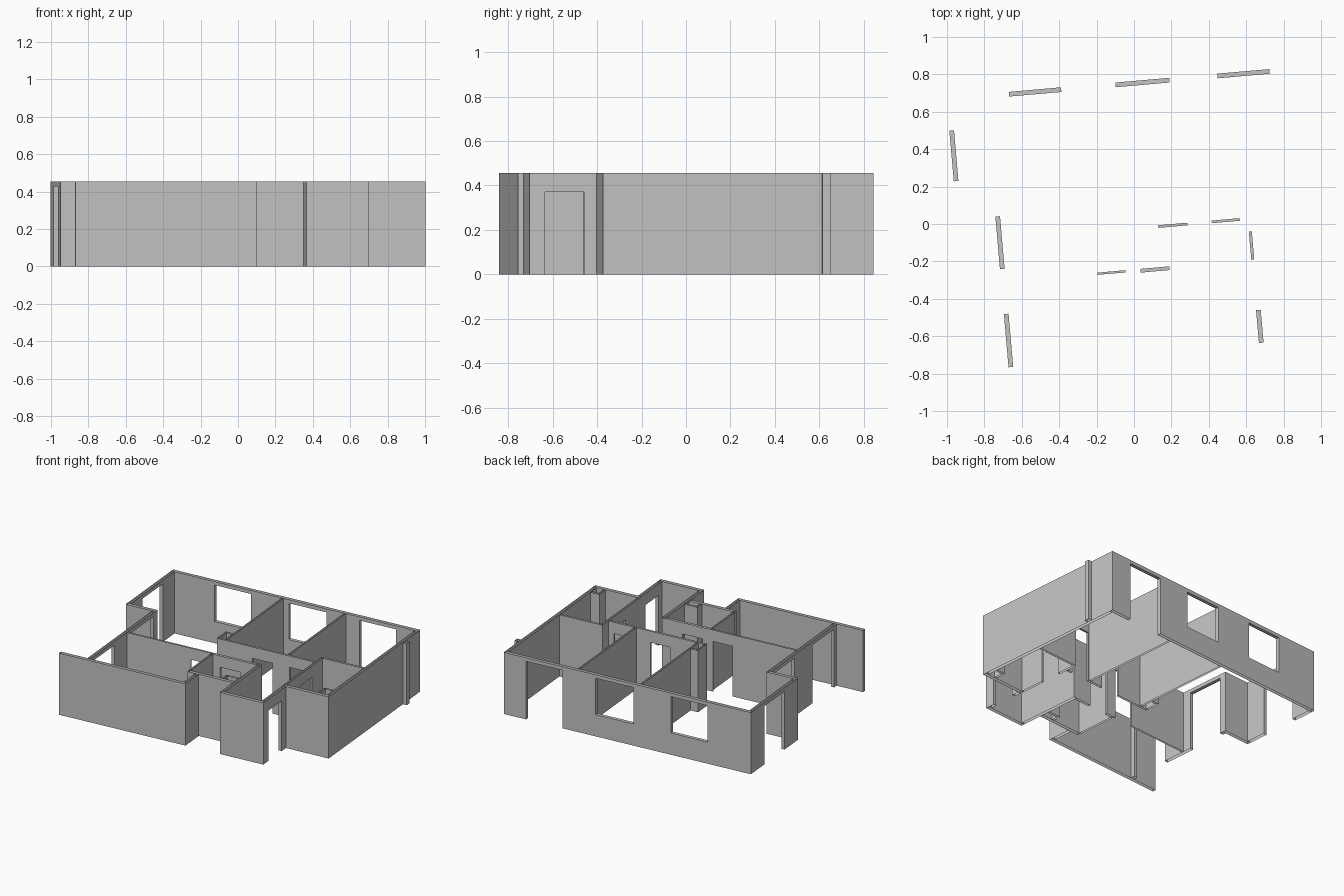
import bpy, bmesh, math
from mathutils import Matrix

cube = bpy.data.objects.get("Cube")
if cube:
    bpy.data.objects.remove(cube)

TOP = 0.455       # wall height
DOOR = 0.37       # interior door head
HEAD = 0.428      # exterior opening head
SILL = 0.16       # window sill
EXT = 0.025       # exterior wall thickness
INT = 0.014       # partition thickness
TURN = Matrix.Rotation(math.radians(5), 4, 'Z')

plaster = bpy.data.materials.new("plain grey plaster")
plaster.use_nodes = True
grey = (0.55, 0.55, 0.55, 1)
plaster.diffuse_color = grey
plaster.node_tree.nodes["Principled BSDF"].inputs["Base Color"].default_value = grey


def wall(name, axis, low, thick, start, end, holes=(), caps=(True, True)):
    """Open-topped hollow wall along one axis; holes are (start, end, sill, head)."""
    bm = bmesh.new()
    high = low + thick

    def quad(*corners):
        pts = [(u, v, z) if axis == 'x' else (v, u, z) for u, v, z in corners]
        bm.faces.new([bm.verts.new(p) for p in pts])

    def sides(a, b, z0, z1):
        for v in (low, high):
            quad((a, v, z0), (b, v, z0), (b, v, z1), (a, v, z1))

    def jamb(u, z0, z1):
        quad((u, low, z0), (u, high, z0), (u, high, z1), (u, low, z1))

    def level(a, b, z):
        quad((a, low, z), (b, low, z), (b, high, z), (a, high, z))

    at = start
    for a, b, sill, head in holes:
        sides(at, a, 0, TOP)
        sides(a, b, head, TOP)
        level(a, b, head)
        if sill > 0:
            sides(a, b, 0, sill)
            level(a, b, sill)
        jamb(a, sill, head)
        jamb(b, sill, head)
        at = b
    sides(at, end, 0, TOP)
    for u, wanted in zip((start, end), caps):
        if wanted:
            jamb(u, 0, TOP)
    bmesh.ops.remove_doubles(bm, verts=bm.verts, dist=1e-5)
    bmesh.ops.recalc_face_normals(bm, faces=bm.faces)
    bm.transform(TURN)
    mesh = bpy.data.meshes.new(name)
    bm.to_mesh(mesh)
    bm.free()
    mesh.materials.append(plaster)
    bpy.context.collection.objects.link(bpy.data.objects.new(name, mesh))


NONE = (False, False)
BACK, FRONT = 0.737, -0.762     # low sides of the long outer walls
WEST, EAST = -0.94, 0.965       # outer limits

# Exterior walls
wall("back_wall", 'x', BACK, EXT, WEST, EAST,
     [(-0.605, -0.325, SILL, HEAD), (-0.034, 0.256, SILL, HEAD), (0.513, 0.793, 0, HEAD)])
wall("west_wall", 'y', WEST, EXT, 0.155, BACK, [(0.311, 0.583, 0, HEAD)], NONE)
wall("west_step_wall", 'x', 0.13, EXT, WEST, -0.71)
wall("terrace_wall", 'y', -0.735, EXT, FRONT + EXT, 0.13,
     [(-0.705, -0.419, 0, HEAD), (-0.178, 0.104, 0, HEAD)], NONE)
wall("front_wall", 'x', FRONT, EXT, WEST, 0.035)
wall("entry_west_pier", 'y', 0.01, EXT, FRONT + EXT, -0.585, (), NONE)
wall("entry_recess_wall", 'x', -0.585, EXT, -0.05, 0.30)
wall("entry_east_wall", 'y', 0.30, EXT, FRONT + EXT, -0.24, (), (False, True))
wall("entry_front_wall", 'x', FRONT, EXT, 0.30, 0.635)
wall("entry_side_wall", 'y', 0.61, EXT, FRONT + EXT, -0.46,
     [(-0.692, -0.516, 0, DOOR)], NONE)
wall("east_step_wall", 'x', -0.46, EXT, 0.61, EAST)
wall("east_wall", 'y', EAST - EXT, EXT, -0.435, BACK, (), NONE)
wall("east_fin", 'x', 0.53, 0.035, EAST, EAST + 0.03, (), (False, True))

# Interior partitions
wall("west_bedroom_partition", 'y', -0.087, INT, -0.018, BACK, (), NONE)
wall("east_bedroom_partition", 'y', 0.393, INT, -0.018, BACK, (), NONE)
wall("corridor_north_partition", 'x', -0.032, INT, -0.145, 0.608,
     [(0.128, 0.284, 0, DOOR), (0.415, 0.565, 0, DOOR)], (True, False))
wall("kitchen_partition", 'x', -0.254, 0.012, -0.71, -0.056,
     [(-0.217, -0.067, 0, DOOR)], NONE)
wall("bath_north_partition", 'x', -0.262, 0.02, -0.056, 0.30,
     [(0.013, 0.168, 0, DOOR)], (True, False))
wall("bath_west_partition", 'y', -0.056, INT, -0.56, -0.262, (), NONE)
wall("east_bath_partition", 'y', 0.608, 0.016, -0.435, 0.062,
     [(-0.245, -0.094, 0, DOOR)], (False, True))
wall("east_bath_north_partition", 'x', 0.048, INT, 0.624, EAST - EXT, (), NONE)

# Service shafts, each enclosed by two thin walls against a corner
wall("bedroom_shaft_side", 'y', -0.145, INT, -0.018, 0.09, (), (False, True))
wall("bedroom_shaft_end", 'x', 0.076, INT, -0.131, -0.087, (), NONE)
wall("east_bath_shaft_side", 'y', 0.87, INT, -0.435, -0.35, (), (False, True))
wall("east_bath_shaft_end", 'x', -0.364, INT, 0.884, EAST - EXT, (), NONE)
wall("bath_shaft_side", 'y', 0.20, INT, -0.56, -0.50, (), (False, True))
wall("bath_shaft_end", 'x', -0.514, INT, 0.214, 0.30, (), NONE)
